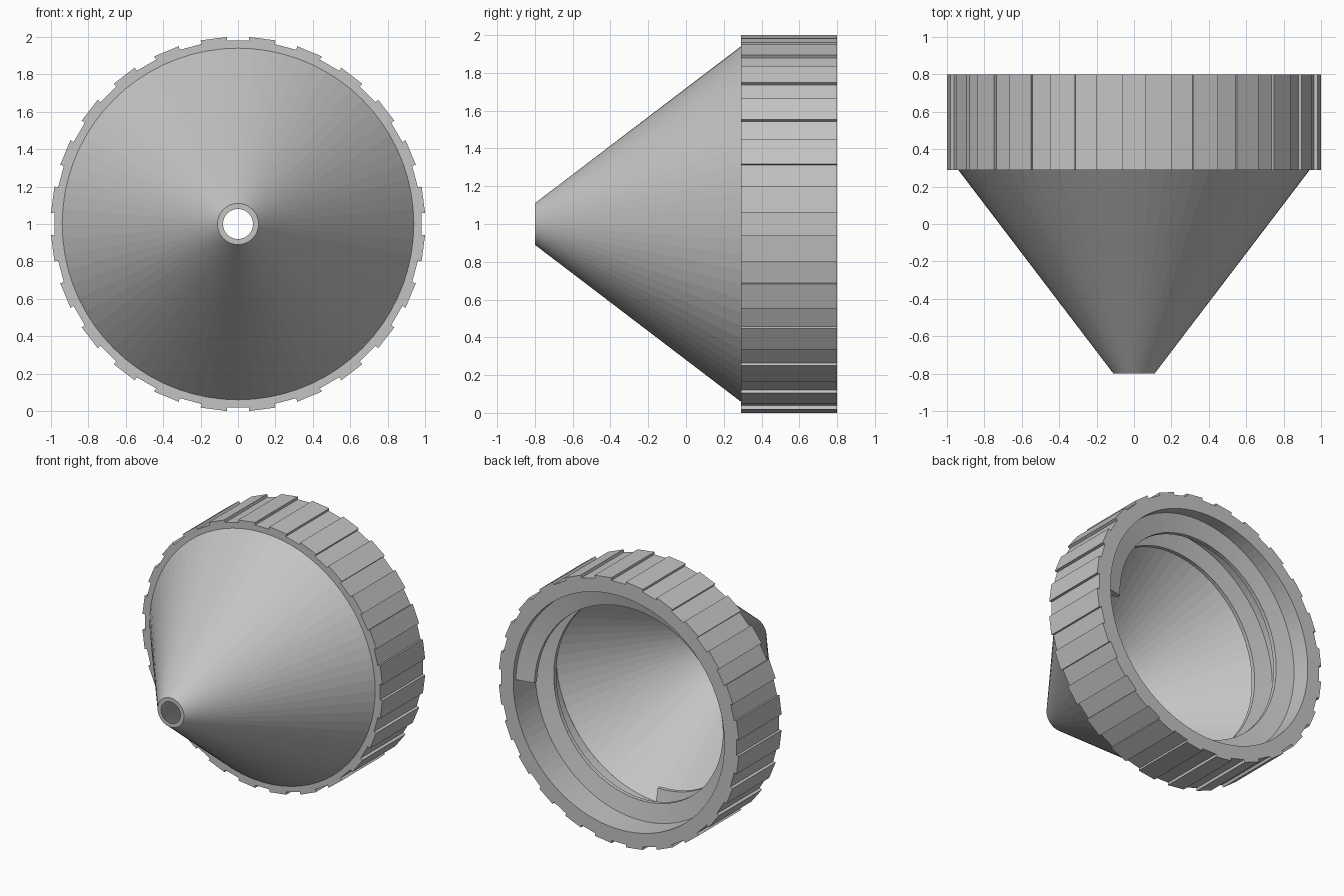
import bpy, bmesh
from math import cos, sin, pi, radians, hypot, atan2

if "Cube" in bpy.data.objects:
    bpy.data.objects.remove(bpy.data.objects["Cube"])

BACK, FRONT, TIP = 0.8, 0.29, -0.8      # stations along the y axis
BORE = 0.88                             # inside radius of the cap

grey = bpy.data.materials.new("light grey plastic")
grey.use_nodes = True
grey.diffuse_color = (0.55, 0.55, 0.55, 1)
grey.node_tree.nodes["Principled BSDF"].inputs["Base Color"].default_value = (0.55, 0.55, 0.55, 1)


def polar(radius, angle, y):
    return (radius * cos(angle), y, 1 + radius * sin(angle))


def circle(radius, y, count):
    return [polar(radius, 2 * pi * i / count, y) for i in range(count)]


def skin(name, loops, close_loops=False, cap_ends=False):
    """Join closed loops of points with quads."""
    bm = bmesh.new()
    rings = [[bm.verts.new(p) for p in loop] for loop in loops]
    pairs = list(zip(rings, rings[1:]))
    if close_loops:
        pairs.append((rings[-1], rings[0]))
    for a, b in pairs:
        for i in range(len(a)):
            j = (i + 1) % len(a)
            bm.faces.new((a[i], a[j], b[j], b[i]))
    if cap_ends:
        bm.faces.new(rings[0])
        bm.faces.new(rings[-1])
    bmesh.ops.recalc_face_normals(bm, faces=bm.faces)
    mesh = bpy.data.meshes.new(name)
    bm.to_mesh(mesh)
    bm.free()
    mesh.materials.append(grey)
    obj = bpy.data.objects.new(name, mesh)
    bpy.context.collection.objects.link(obj)
    return obj


# Grip ring: straight-walled notches around the rim
NOTCHES, HALF_WIDTH, FLOOR, TOOTH = 24, 0.06, 0.98, 1.0


def notched(y):
    points = []
    for n in range(NOTCHES):
        for depth, side in ((TOOTH, -1), (FLOOR, -1), (FLOOR, 1), (TOOTH, 1)):
            angle = 2 * pi * n / NOTCHES + atan2(side * HALF_WIDTH, depth)
            points.append(polar(hypot(depth, HALF_WIDTH), angle, y))
    return points


def bore(y):
    count = NOTCHES * 4
    return [polar(BORE, 2 * pi * (i - 1.5) / count, y) for i in range(count)]


skin("grip_ring", [notched(FRONT), notched(BACK), bore(BACK), bore(FRONT)], close_loops=True)

# Hollow cone with an open tip
SIDES = 72
skin("funnel_cone", [circle(0.94, FRONT, SIDES), circle(0.11, TIP, SIDES),
                     circle(0.08, TIP, SIDES), circle(BORE, FRONT, SIDES)])

# Inner screw thread winding from the open back toward the cone
PITCH, TURNS, STEPS = 0.23, 1.75, 126
section = [(BORE + 0.01, 0.03), (0.745, 0.06), (0.745, 0.09), (BORE + 0.01, 0.12)]
thread = []
for s in range(STEPS + 1):
    turn = TURNS * s / STEPS
    thread.append([polar(r, 2 * pi * turn, BACK - d - PITCH * turn) for r, d in section])
skin("screw_thread", thread, cap_ends=True)
